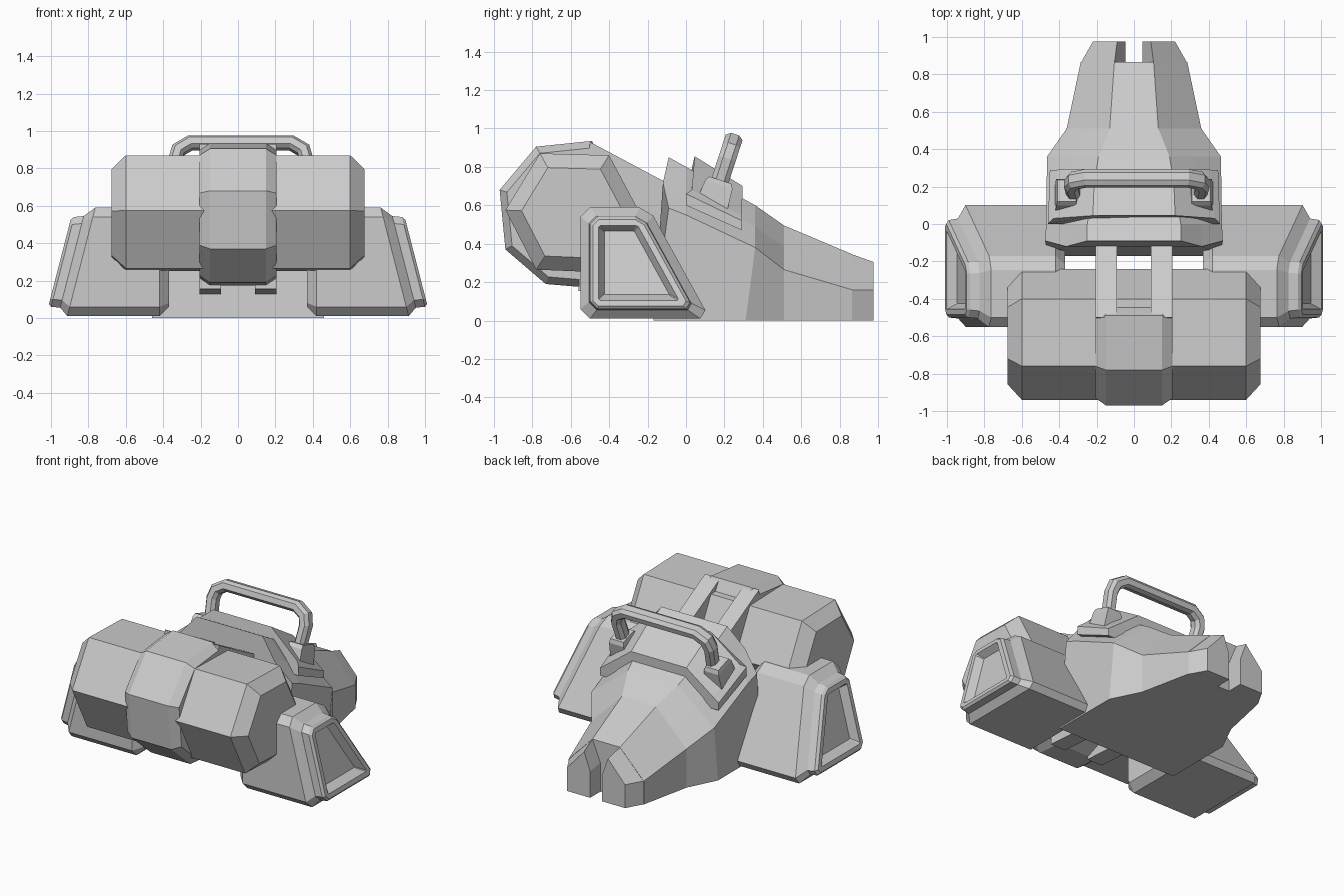
import bpy, bmesh, math
from mathutils import Vector, Matrix

cube = bpy.data.objects.get("Cube")
if cube:
    bpy.data.objects.remove(cube, do_unlink=True)

grey = bpy.data.materials.new("plain_grey")
grey.use_nodes = True
grey.diffuse_color = (0.6, 0.6, 0.6, 1)
grey.node_tree.nodes["Principled BSDF"].inputs["Base Color"].default_value = (0.6, 0.6, 0.6, 1)


def loft(name, rings, mirror=False):
    """Skin a list of equal-length rings, cap both ends."""
    bm = bmesh.new()
    loops = [[bm.verts.new(p) for p in ring] for ring in rings]
    n = len(loops[0])
    for a, b in zip(loops, loops[1:]):
        for i in range(n):
            j = (i + 1) % n
            bm.faces.new((a[i], a[j], b[j], b[i]))
    bm.faces.new(loops[0])
    bm.faces.new(loops[-1])
    bmesh.ops.recalc_face_normals(bm, faces=bm.faces[:])
    mesh = bpy.data.meshes.new(name)
    bm.to_mesh(mesh)
    bm.free()
    mesh.materials.append(grey)
    obj = bpy.data.objects.new(name, mesh)
    bpy.context.collection.objects.link(obj)
    if mirror:
        obj.modifiers.new("mirror", 'MIRROR').use_mirror_merge = False
    return obj


def side_ring(profile, x, scale=1.0, centre=(-0.59, 0.56)):
    """Side profile of (y, z) points placed at x, scaled about a centre."""
    cy, cz = centre
    return [(x, cy + (y - cy) * scale, cz + (z - cz) * scale) for y, z in profile]


def half_ring(y, half):
    """Symmetric cross-section from (x, z) or (x, z, y) points of one half."""
    pts = [(p[0], p[2] if len(p) > 2 else y, p[1]) for p in half]
    return pts + [(-a, b, c) for a, b, c in reversed(pts)]


# Hexagonal cross drum with chamfered ends
drum = [(-0.94, 0.575), (-0.76, 0.87), (-0.40, 0.86), (-0.24, 0.56), (-0.42, 0.25), (-0.78, 0.265)]
loft("drum", [side_ring(drum, x, s) for x, s in
              ((-0.677, 0.76), (-0.6, 1), (0.6, 1), (0.677, 0.76))])

# Raised central band with bevelled flanks
band = [(-0.97, 0.68), (-0.78, 0.905), (-0.49, 0.935), (-0.44, 0.85),
        (-0.44, 0.22), (-0.55, 0.175), (-0.73, 0.19), (-0.94, 0.37)]
loft("centre_band", [side_ring(band, x, s) for x, s in
                     ((-0.205, 0.9), (-0.15, 1), (0.15, 1), (0.205, 0.9))])

# Pair of struts joining the band to the body
strut = [(-0.5, 0.93), (-0.05, 0.69), (-0.05, 0.12), (-0.56, 0.155)]
loft("strut", [side_ring(strut, x) for x in (0.09, 0.205)], mirror=True)

# Wedge body: y, top width, top z, crease width, crease z, base width
stations = [(-0.09, 0.25, 0.85, 0.475, 0.585, 0.46),
            (0.0, 0.25, 0.80, 0.47, 0.55, 0.46),
            (0.36, 0.19, 0.60, 0.465, 0.38, 0.46),
            (0.51, 0.13, 0.495, 0.36, 0.265, 0.36),
            (0.865, 0.105, 0.345, 0.285, 0.16, 0.285)]
rings = []
for k, (y, tw, tz, cw, cz, bw) in enumerate(stations):
    base_y = -0.17 if k == 0 else 0.31 if k == 2 else y
    lip_y = -0.12 if k == 0 else y
    rings.append(half_ring(y, [(tw, tz), ((tw + cw) / 2, (tz + cz) / 2, lip_y),
                               (cw, cz), (bw, 0, base_y)]))
loft("body", rings)

# Two tail prongs either side of the notch
loft("tail_prong", [
    [(0.105, 0.86, 0.346), (0.285, 0.86, 0.16), (0.285, 0.86, 0), (0.045, 0.86, 0), (0.045, 0.86, 0.2)],
    [(0.09, 0.975, 0.305), (0.22, 0.975, 0.16), (0.22, 0.975, 0), (0.045, 0.975, 0), (0.045, 0.975, 0.18)]],
    mirror=True)

# Saddle plate wrapping over the body
loft("saddle", [
    half_ring(0, [(0.22, 0.855, 0.045), (0.43, 0.68, 0.03), (0.46, 0.66), (0.46, 0.60)]),
    half_ring(0.29, [(0.21, 0.70, 0.295), (0.41, 0.55), (0.45, 0.52), (0.45, 0.47)])])

# Side pods: chamfered blocks with a raised frame and recessed panel
corners = [Vector(c) for c in ((-0.55, 0.01), (-0.55, 0.59), (-0.195, 0.59), (0.125, 0.01))]


def pod_ring(inset, cut):
    """Inset the four-sided outline and clip its corners."""
    pts, out = [], []
    for i, p in enumerate(corners):
        a = (p - corners[i - 1]).normalized()
        b = (corners[(i + 1) % 4] - p).normalized()
        na, nb = Vector((a.y, -a.x)), Vector((b.y, -b.x))
        pts.append(p + (na + nb) * inset / (1 + na.dot(nb)))
    for i, p in enumerate(pts):
        for q in (pts[i - 1], pts[(i + 1) % 4]):
            out.append(p + (q - p).normalized() * cut)
    return out


def pod_layer(inset, cut, lift):
    return [(0.965 - 0.257 * p.y + lift, p.x, p.y) for p in pod_ring(inset, cut)]


loft("side_pod", [
    [(0.37, p.x, p.y) for p in pod_ring(0.05, 0.02)],
    [(0.42, p.x, p.y) for p in pod_ring(0, 0.05)],
    pod_layer(0, 0.05, -0.05),
    pod_layer(0.045, 0.04, 0),
    pod_layer(0.05, 0.04, 0.05),
    pod_layer(0.065, 0.03, 0.065),
    pod_layer(0.095, 0.008, 0.065),
    pod_layer(0.125, 0.004, 0.015)], mirror=True)

# Carry handle: octagonal bar swept along a tilted arch
tilt = math.radians(18)
up = Vector((0, math.sin(tilt), math.cos(tilt)))
out = Vector((0, math.cos(tilt), -math.sin(tilt)))
origin = Vector((0.015, 0.155, 0.66))
half_path = [(0.335, 0), (0.352, 0.19), (0.335, 0.25), (0.27, 0.29)]
path = [Vector(p) for p in half_path] + [Vector((-a, b)) for a, b in reversed(half_path)]
section = [(0.036, 0.022), (0.018, 0.046), (-0.018, 0.046), (-0.036, 0.022),
           (-0.036, -0.022), (-0.018, -0.046), (0.018, -0.046), (0.036, -0.022)]
rings = []
for i, p in enumerate(path):
    d1 = (p - path[max(i - 1, 0)]).normalized() if i else (path[1] - p).normalized()
    d2 = (path[i + 1] - p).normalized() if i < len(path) - 1 else d1
    n1, n2 = Vector((d1.y, -d1.x)), Vector((d2.y, -d2.x))
    mitre = (n1 + n2) / (1 + n1.dot(n2))
    ring = []
    for a, b in section:
        q = p + mitre * a
        ring.append(origin + Vector((q.x, 0, 0)) + up * q.y + out * b)
    rings.append(ring)
loft("carry_handle", rings)

# Tapered sockets holding the handle ends
rings = []
for height, w, d in ((-0.08, 0.065, 0.085), (0.05, 0.055, 0.075), (0.075, 0.05, 0.06)):
    rings.append([Vector((0.36 + sx * w, 0.155, 0.66)) + up * height + out * (sy * d)
                  for sx, sy in ((-1, -1), (1, -1), (1, 1), (-1, 1))])
loft("handle_socket", rings, mirror=True)
